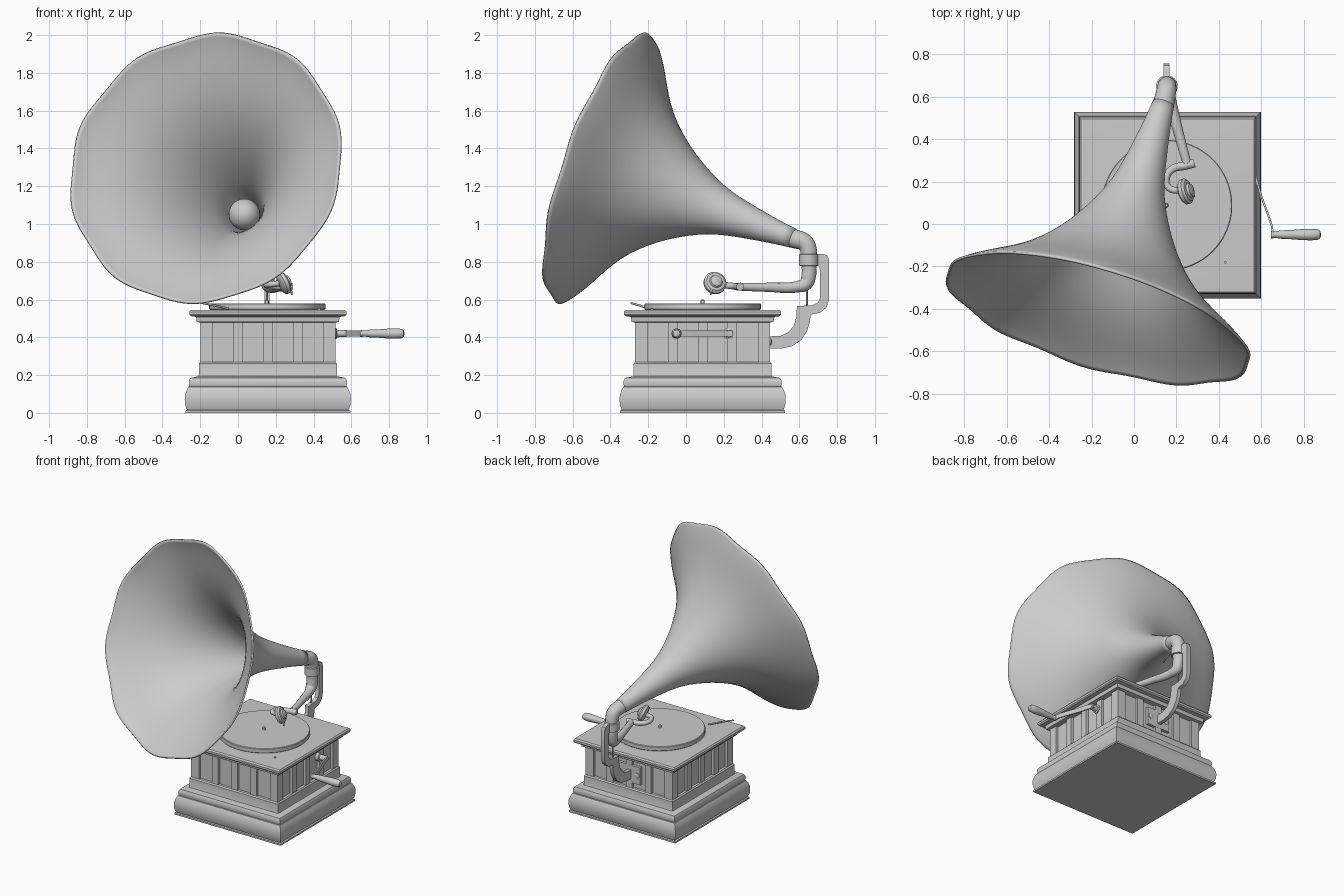
import bpy, bmesh, math
from mathutils import Vector

if "Cube" in bpy.data.objects:
    bpy.data.objects.remove(bpy.data.objects["Cube"])

CX, CY = 0.158, 0.088  # cabinet centre


def finish(name, bm=None, smooth=True, obj=None):
    if obj is None:
        bmesh.ops.recalc_face_normals(bm, faces=bm.faces)
        me = bpy.data.meshes.new(name)
        bm.to_mesh(me)
        bm.free()
        obj = bpy.data.objects.new(name, me)
        bpy.context.collection.objects.link(obj)
    bpy.ops.object.select_all(action='DESELECT')
    bpy.context.view_layer.objects.active = obj
    obj.select_set(True)
    if smooth:
        bpy.ops.object.shade_smooth_by_angle(angle=math.radians(35))
    return obj


def box(name, lo, hi):
    bm = bmesh.new()
    bmesh.ops.create_cube(bm, size=1)
    for v in bm.verts:
        v.co = [(lo[i] + hi[i]) / 2 + v.co[i] * (hi[i] - lo[i]) for i in range(3)]
    return finish(name, bm, False)


def square_stack(name, profile):
    """Mitred square moulding from (half width, z) points."""
    bm = bmesh.new()
    rings = [[bm.verts.new((CX + sx * h, CY + sy * h, z))
              for sx, sy in ((-1, -1), (1, -1), (1, 1), (-1, 1))] for h, z in profile]
    for a, b in zip(rings, rings[1:]):
        for i in range(4):
            bm.faces.new((a[i], a[(i + 1) % 4], b[(i + 1) % 4], b[i]))
    bm.faces.new(rings[0])
    bm.faces.new(rings[-1])
    return finish(name, bm)


def lathe(name, origin, axis, profile, segs=40, caps=True, lobe=0.0, tilt=0.0):
    """Revolve (distance, radius) points around any axis, optional ten-lobed tilted flare."""
    o, d = Vector(origin), Vector(axis).normalized()
    ref = Vector((0, 0, 1)) if abs(d.z) < 0.9 else Vector((1, 0, 0))
    e1 = (ref - d * ref.dot(d)).normalized()
    e2 = d.cross(e1)
    bm = bmesh.new()
    rings = []
    for s, r in profile:
        w = s / profile[-1][0]
        ring = []
        for i in range(segs):
            a = math.tau * i / segs
            c = lobe * w ** 9 * math.cos(10 * a)
            t = s + 0.3 * c + tilt * w ** 4 * math.cos(a)
            ring.append(bm.verts.new(o + d * t + (e1 * math.cos(a) + e2 * math.sin(a)) * r * (1 + c)))
        rings.append(ring)
    for a, b in zip(rings, rings[1:]):
        for i in range(segs):
            j = (i + 1) % segs
            bm.faces.new((a[i], a[j], b[j], b[i]))
    if caps:
        bm.faces.new(rings[0])
        bm.faces.new(rings[-1])
    return finish(name, bm)


def tube(name, pts):
    """Round tube through (x, y, z, radius) points."""
    cu = bpy.data.curves.new(name, 'CURVE')
    cu.dimensions = '3D'
    cu.bevel_depth = 1.0
    cu.bevel_resolution = 5
    cu.use_fill_caps = True
    sp = cu.splines.new('BEZIER')
    sp.bezier_points.add(len(pts) - 1)
    for p, q in zip(sp.bezier_points, pts):
        p.co = q[:3]
        p.radius = q[3]
        p.handle_left_type = p.handle_right_type = 'AUTO'
    ob = bpy.data.objects.new(name, cu)
    bpy.context.collection.objects.link(ob)
    finish(name, smooth=False, obj=ob)
    bpy.ops.object.convert(target='MESH')
    return finish(name, obj=bpy.context.object)


def plate(name, pts, x0, x1):
    """Side outline of (y, z) points given thickness along x."""
    bm = bmesh.new()
    a, b = [[bm.verts.new((x, y, z)) for y, z in pts] for x in (x0, x1)]
    for i in range(len(pts)):
        j = (i + 1) % len(pts)
        bm.faces.new((a[i], a[j], b[j], b[i]))
    bm.faces.new(a)
    bm.faces.new(b)
    return finish(name, bm)


# cabinet: plinth, recessed core and lid
square_stack("plinth", [(.437, 0), (.437, .012), (.428, .016), (.437, .04), (.44, .07), (.438, .095), (.43, .12),
                        (.42, .138), (.415, .14), (.418, .15), (.418, .17), (.41, .185), (.385, .19), (.367, .194),
                        (.365, .2), (.365, .262), (.357, .27)])
square_stack("cabinet_core", [(.338, .26), (.338, .49)])
square_stack("cabinet_lid", [(.357, .478), (.376, .482), (.38, .508), (.408, .512), (.416, .52), (.416, .535),
                             (.408, .545), (.395, .546)])

# pilasters on all four sides
H, Z0, Z1 = .357, .268, .482
for sx in (-1, 1):
    for sy in (-1, 1):
        xs = sorted((CX + sx * .292, CX + sx * H))
        ys = sorted((CY + sy * .292, CY + sy * H))
        box("corner_post", (xs[0], ys[0], Z0), (xs[1], ys[1], Z1))
for s in (-1, 1):
    n0, n1 = sorted((s * .33, s * H))
    for o in (-.158, 0, .158):
        box("pilaster_y", (CX + o - .025, CY + n0, Z0), (CX + o + .025, CY + n1, Z1))
        box("pilaster_x", (CX + n0, CY + o - .025, Z0), (CX + n1, CY + o + .025, Z1))

# turntable, spindle, brake lever, knob
lathe("turntable", (.155, CY, .54), (0, 0, 1), [(0, .298), (.01, .308), (.036, .308), (.04, .304)], 64)
lathe("spindle", (.153, CY, .57), (0, 0, 1), [(0, .01), (.025, .01), (.031, .005)], 16)
tube("brake_lever", [(-.19, -.29, .581, .005), (-.13, -.25, .57, .006), (-.05, -.19, .551, .006)])
lathe("lid_knob", (.43, -.18, .54), (0, 0, 1), [(0, .007), (.014, .006)], 12)

# crank with turned handle
lathe("crank_socket", (.49, .225, .42), (1, 0, 0), [(0, .03), (.03, .03), (.034, .02), (.085, .018)], 24)
bm = bmesh.new()
path = [(.562, .25), (.575, .215), (.6, .13), (.63, .05), (.65, -.01), (.655, -.06)]
cols = [[bm.verts.new((x + dx, y, z)) for dx, z in ((-.005, .404), (.005, .404), (.005, .437), (-.005, .437))]
        for x, y in path]
for a, b in zip(cols, cols[1:]):
    for i in range(4):
        bm.faces.new((a[i], a[(i + 1) % 4], b[(i + 1) % 4], b[i]))
bm.faces.new(cols[0])
bm.faces.new(cols[-1])
finish("crank_arm", bm)
lathe("crank_handle", (.645, -.05, .42), (1, 0, 0), [(0, .017), (.01, .018), (.02, .015), (.05, .02), (.1, .022),
      (.15, .026), (.19, .027), (.22, .025), (.232, .018), (.236, .006)], 24)

# rear support bracket
plate("horn_bracket", [(.68, .785), (.705, .775), (.71, .75), (.71, .61), (.7, .585), (.67, .57), (.587, .565),
                       (.585, .51), (.57, .46), (.54, .425), (.5, .407), (.43, .405), (.43, .34), (.5, .34),
                       (.56, .352), (.61, .385), (.64, .43), (.655, .48), (.66, .52), (.71, .53), (.745, .56),
                       (.757, .6), (.757, .81), (.748, .833), (.725, .842), (.68, .842)], .14, .168)
box("bracket_mount", (.065, .42, .31), (.251, .446, .44))
for x in (.09, .226):
    lathe("mount_bolt", (x, .44, .375), (0, 1, 0), [(0, .018), (.01, .018), (.014, .01)], 16)
lathe("support_rod", (.153, .64, .55), (0, 0, 1), [(0, .005), (.12, .005)], 12)

# tone arm and sound box
lathe("horn_collar", (.155, .65, .778), (0, 0, 1), [(0, .044), (.002, .051), (.06, .051), (.064, .044)], 32)
tube("tone_arm", [(.155, .65, .8, .04), (.155, .65, .73, .04), (.157, .635, .685, .037), (.168, .59, .668, .03),
                  (.21, .43, .665, .024), (.25, .285, .668, .021)])
tube("arm_neck", [(.285, .287, .668, .021), (.24, .275, .668, .02), (.18, .258, .67, .018), (.152, .215, .675, .017),
                  (.165, .17, .68, .016), (.22, .156, .685, .016)])
lathe("sound_box", (.222, .147, .678), (.85, .25, .38), [(0, .03), (.006, .05), (.014, .06), (.032, .061),
      (.036, .055), (.042, .05), (.045, .035), (.056, .03), (.062, .012)], 36)
tube("needle", [(.265, .15, .67, .006), (.28, .135, .65, .006), (.285, .13, .625, .004)])

# horn: elbow, flared bell and throat ball
T = Vector((.155, .62, .905))
D = Vector((-.275, -.90, .33)).normalized()
p0, p1 = T + D * .05, T + D * .1
tube("horn_elbow", [(.155, .648, .81, .045), (.155, .648, .865, .045), (.152, .628, .902, .047),
                    (*p0, .05), (*p1, .054)])
horn = lathe("horn_bell", T, D, [(.06, .046), (.15, .056), (.27, .075), (.42, .102), (.52, .13), (.62, .175),
             (.73, .236), (.83, .307), (.92, .387), (1.0, .48), (1.07, .585), (1.12, .665), (1.155, .715),
             (1.18, .745)], 80, False, .012, .016)
sub = horn.modifiers.new("Smooth", 'SUBSURF')
sub.levels = sub.render_levels = 1
sol = horn.modifiers.new("Wall", 'SOLIDIFY')
sol.thickness = .012
sol.offset = 0
bm = bmesh.new()
bmesh.ops.create_uvsphere(bm, u_segments=32, v_segments=16, radius=.083)
bmesh.ops.translate(bm, vec=T + D * .44, verts=bm.verts)
finish("throat_ball", bm)
